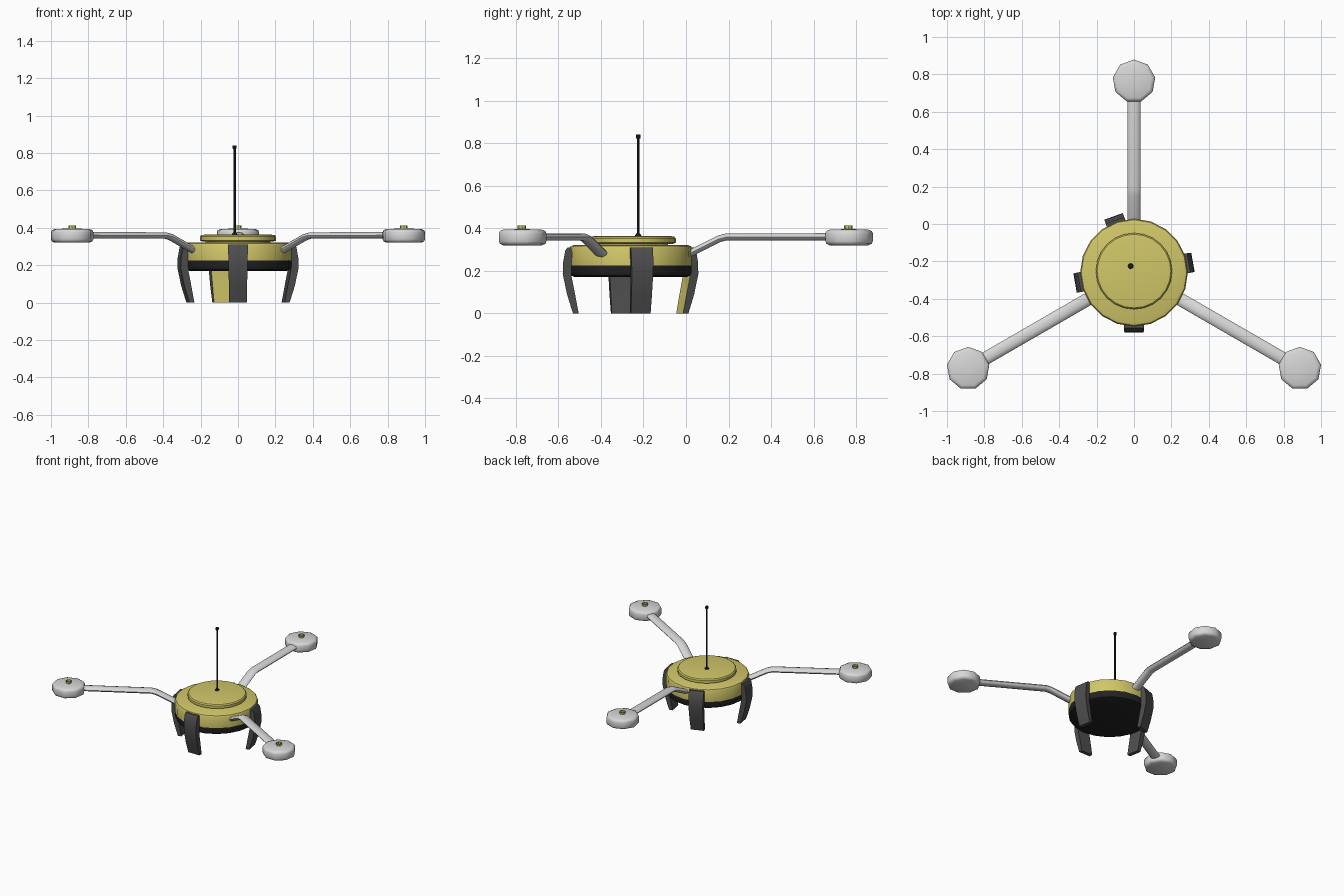
import bpy, bmesh, math
from mathutils import Vector

if "Cube" in bpy.data.objects:
    bpy.data.objects.remove(bpy.data.objects["Cube"])

CY = -0.26  # y of the body axis


def material(name, rgb):
    m = bpy.data.materials.new(name)
    m.diffuse_color = (*rgb, 1)
    m.use_nodes = True
    m.node_tree.nodes["Principled BSDF"].inputs["Base Color"].default_value = m.diffuse_color
    return m


YELLOW = material("yellow", (0.64, 0.57, 0.14))
LIGHT = material("light_grey", (0.68, 0.68, 0.68))
GREY = material("dark_grey", (0.075, 0.075, 0.075))
BLACK = material("black", (0.016, 0.016, 0.016))


def finish(name, bm, mats, angle=35):
    me = bpy.data.meshes.new(name)
    bm.to_mesh(me)
    bm.free()
    ob = bpy.data.objects.new(name, me)
    bpy.context.collection.objects.link(ob)
    for m in mats:
        me.materials.append(m)
    bpy.context.view_layer.objects.active = ob
    ob.select_set(True)
    bpy.ops.object.shade_smooth_by_angle(angle=math.radians(angle))
    ob.select_set(False)
    return ob


def loft(name, rings, mat, caps=True, angle=35):
    """Skin a list of equal-length point rings."""
    bm = bmesh.new()
    vs = [[bm.verts.new(p) for p in r] for r in rings]
    n = len(vs[0])
    for a, b in zip(vs, vs[1:]):
        for i in range(n):
            j = (i + 1) % n
            bm.faces.new((a[i], a[j], b[j], b[i]))
    if caps:
        bm.faces.new(vs[0][::-1])
        bm.faces.new(vs[-1])
        bmesh.ops.recalc_face_normals(bm, faces=bm.faces[:])
    return finish(name, bm, [mat], angle)


def lathe(name, profile, center, sides, mat, turn=0.0, caps=True, angle=35):
    """Spin (radius, z) points around a vertical axis."""
    rings = []
    for r, z in profile:
        rings.append([(center[0] + r * math.cos(turn + math.tau * i / sides),
                       center[1] + r * math.sin(turn + math.tau * i / sides), z)
                      for i in range(sides)])
    return loft(name, rings, mat, caps, angle)


# Round body: dark tray, yellow shell, raised lid
axis = (0, CY)
lathe("body_tray", [(0.262, 0.17), (0.28, 0.177), (0.286, 0.19), (0.286, 0.225)],
      axis, 20, BLACK)
lathe("body_shell", [(0.286, 0.224), (0.288, 0.305), (0.282, 0.316), (0.265, 0.322)],
      axis, 20, YELLOW)
lathe("lid_neck", [(0.175, 0.315), (0.175, 0.335)], axis, 20, YELLOW)
lathe("lid", [(0.19, 0.327), (0.204, 0.332), (0.204, 0.352), (0.197, 0.36), (0.18, 0.363)],
      (0, CY + 0.008), 24, YELLOW)

# Antenna with foot and tip
lathe("antenna", [(0.016, 0.36), (0.014, 0.367), (0.0065, 0.377), (0.0065, 0.822),
                  (0.011, 0.823), (0.011, 0.84)], (-0.018, CY + 0.035), 8, BLACK)

# Three arms, each with a nine-sided motor pod and a hub collar
ARM_PATH = [(0.24, 0.265), (0.275, 0.28), (0.415, 0.35), (0.45, 0.359), (0.95, 0.36)]
for k, deg in enumerate((90, 210, 330)):
    a = math.radians(deg)
    out = Vector((math.cos(a), math.sin(a), 0))
    side = Vector((-out.y, out.x, 0))
    rings = []
    for i, (r, z) in enumerate(ARM_PATH):
        p, q = ARM_PATH[max(i - 1, 0)], ARM_PATH[min(i + 1, len(ARM_PATH) - 1)]
        d = (out * (q[0] - p[0]) + Vector((0, 0, q[1] - p[1]))).normalized()
        up = d.cross(side)
        c = Vector((0, CY, z)) + out * r
        rings.append([c + side * 0.035 * math.cos(math.tau * t / 10)
                      + up * 0.0175 * math.sin(math.tau * t / 10) for t in range(10)])
    loft(f"arm_{k + 1}", rings, LIGHT, angle=50)

    pc = out * 1.024 + Vector((0, CY, 0))
    lathe(f"motor_pod_{k + 1}",
          [(0.095, 0.32), (0.11, 0.327), (0.115, 0.338), (0.115, 0.376),
           (0.11, 0.387), (0.095, 0.393), (0.02, 0.396)], pc, 9, LIGHT, turn=a, angle=45)
    lathe(f"hub_collar_{k + 1}", [(0.02, 0.385), (0.02, 0.412)], pc, 8, YELLOW, caps=False)

# Four curved plate legs; the back leg has a yellow inner face
OUTER = [(0.297, 0.31), (0.308, 0.295), (0.318, 0.24), (0.32, 0.185), (0.3, 0.09), (0.272, 0)]
INNER = [(0.245, 0), (0.262, 0.09), (0.278, 0.17), (0.28, 0.31)]
LEGS = {"front": 270, "left": 190, "back": 110, "right": 10}
for name, deg in LEGS.items():
    a = math.radians(deg)
    out = Vector((math.cos(a), math.sin(a), 0))
    side = Vector((-out.y, out.x, 0))
    rings = []
    for s in (-1, 1):
        rings.append([Vector((0, CY, z)) + out * r + side * s * (0.047 + 0.02 * min(z, 0.3))
                      for r, z in OUTER + INNER])
    leg = loft(f"{name}_leg", rings, GREY, angle=30)
    if name == "back":
        leg.data.materials.append(YELLOW)
        for f in leg.data.polygons:
            if f.normal.dot(out) < -0.7:
                f.material_index = 1
